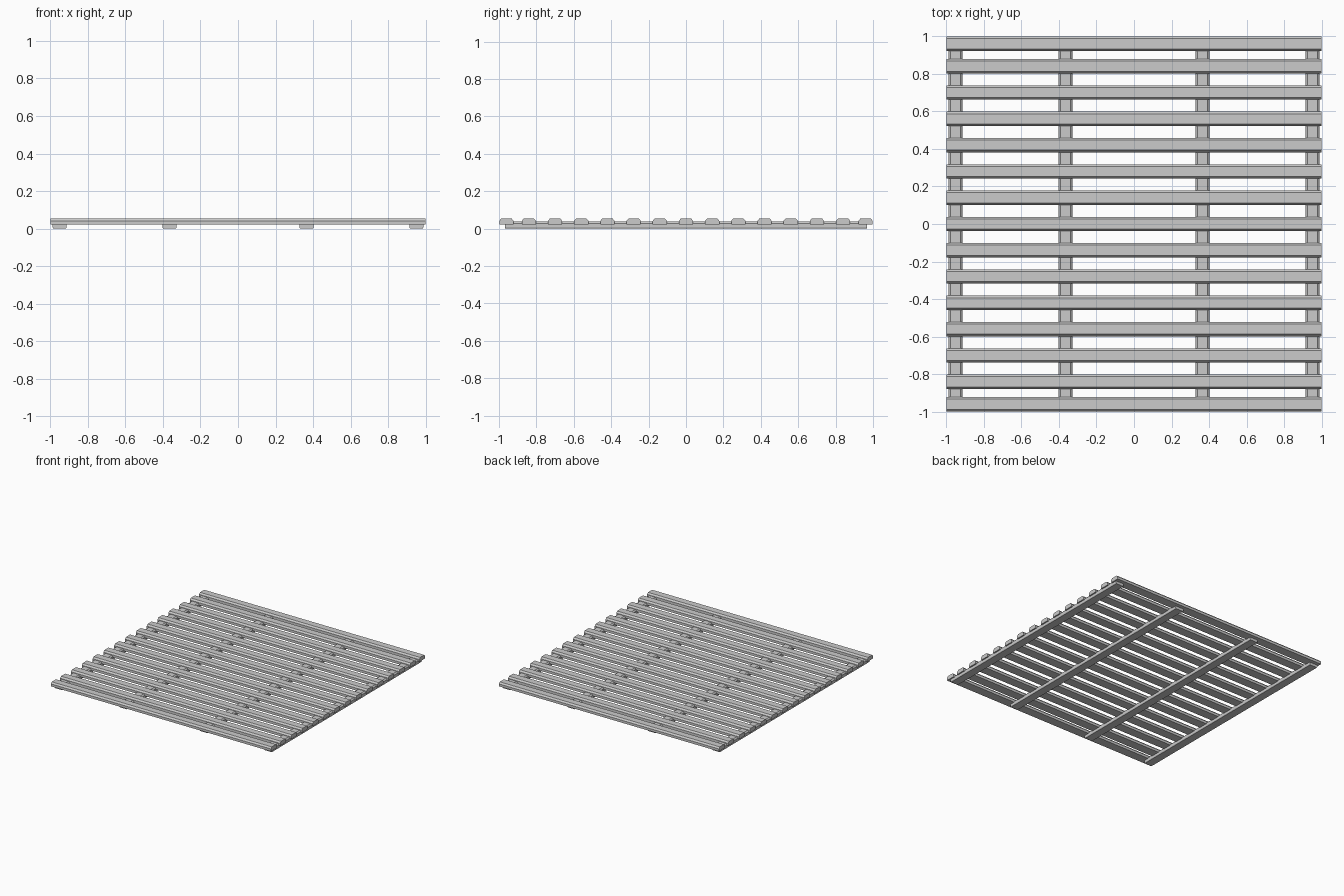
import bpy

if "Cube" in bpy.data.objects:
    bpy.data.objects.remove(bpy.data.objects["Cube"])


def extruded(name, profile, axis, half, offset):
    """Extrude a (side, z) profile along x or y, centred on the origin."""
    n = len(profile)
    verts = []
    for end in (-half, half):
        for s, z in profile:
            verts.append((end, s + offset, z) if axis == 'x' else (s + offset, end, z))
    faces = [tuple(range(n)), tuple(range(2 * n - 1, n - 1, -1))]
    faces += [(i, i + n, (i + 1) % n + n, (i + 1) % n) for i in range(n)]
    if axis == 'x':
        faces = [f[::-1] for f in faces]
    mesh = bpy.data.meshes.new(name)
    mesh.from_pydata(verts, [], faces)
    mesh.update()
    obj = bpy.data.objects.new(name, mesh)
    bpy.context.collection.objects.link(obj)
    return obj


# Top slats: flat bottom, chamfered upper edges
slat = [(-0.038, 0.022), (0.038, 0.022), (0.038, 0.042),
        (0.027, 0.055), (-0.027, 0.055), (-0.038, 0.042)]
centres = [-0.96] + [0.14 * k for k in range(-6, 7)] + [0.96]
for i, y in enumerate(centres):
    extruded(f"slat_{i + 1:02d}", slat, 'x', 0.998, y)

# Support runners below, chamfered top and bottom, let into the slats
runner = [(-0.033, 0.0), (0.033, 0.0), (0.037, 0.006), (0.037, 0.028),
          (0.027, 0.038), (-0.027, 0.038), (-0.037, 0.028), (-0.037, 0.006)]
for i, x in enumerate((-0.95, -0.365, 0.365, 0.95)):
    extruded(f"support_runner_{i + 1}", runner, 'y', 0.967, x)

# Outward normals
import bmesh
for obj in bpy.context.collection.objects:
    bm = bmesh.new()
    bm.from_mesh(obj.data)
    bmesh.ops.recalc_face_normals(bm, faces=bm.faces)
    bm.to_mesh(obj.data)
    bm.free()
